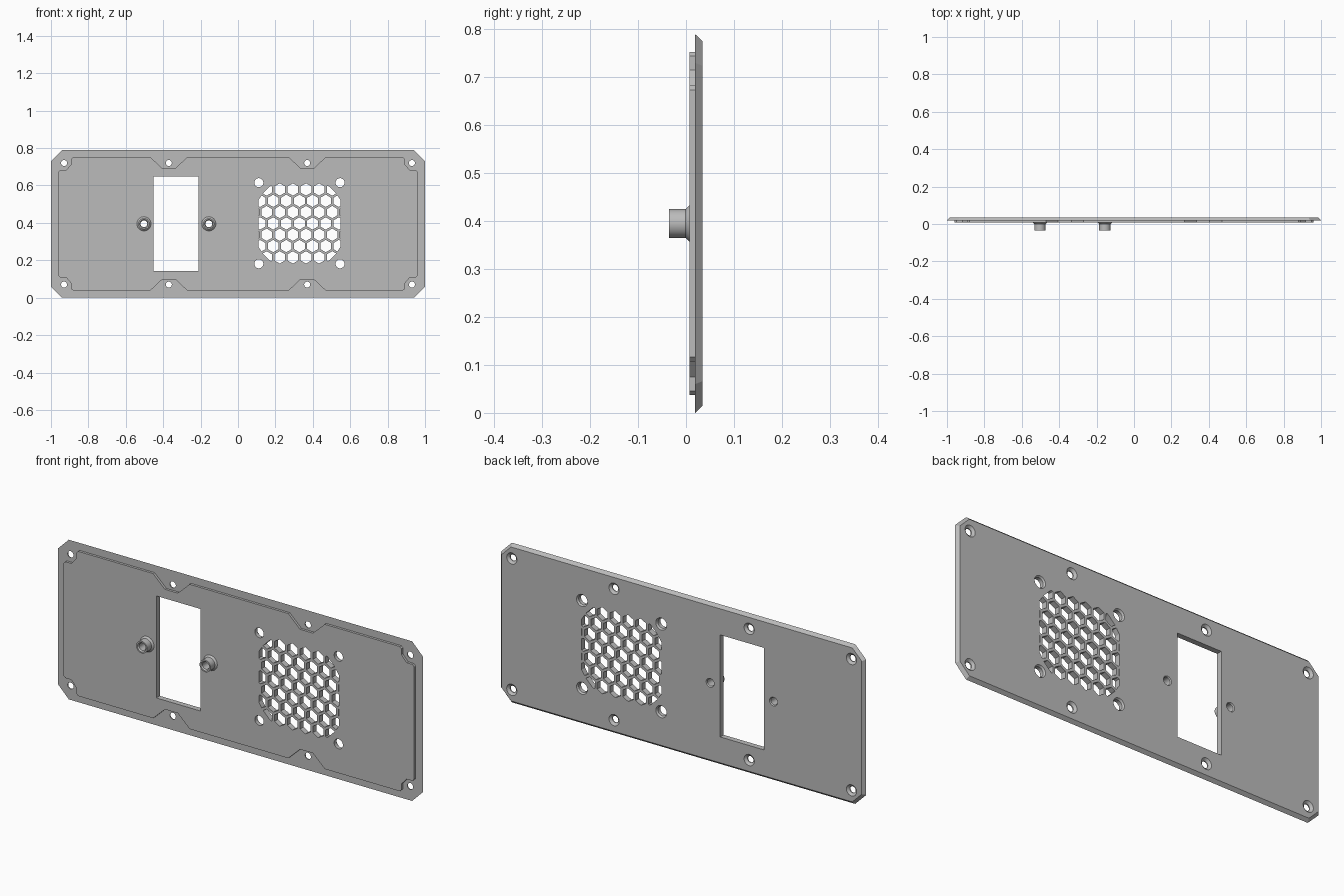
import bpy, bmesh, math
from mathutils import Vector

if "Cube" in bpy.data.objects:
    bpy.data.objects.remove(bpy.data.objects["Cube"])

MID = 0.395                               # centre height of the plate
REAR, RIM, FACE, TIP = 0.034, 0.019, 0.007, -0.035   # y levels, back to front

grey = bpy.data.materials.new("plain grey")
grey.use_nodes = True
grey.diffuse_color = (0.5, 0.5, 0.5, 1)
grey.node_tree.nodes["Principled BSDF"].inputs["Base Color"].default_value = (0.5, 0.5, 0.5, 1)


def make_object(name, bm):
    bmesh.ops.recalc_face_normals(bm, faces=bm.faces)
    mesh = bpy.data.meshes.new(name)
    bm.to_mesh(mesh)
    bm.free()
    mesh.materials.append(grey)
    obj = bpy.data.objects.new(name, mesh)
    bpy.context.collection.objects.link(obj)
    return obj


def loft(bm, rings, capped=True):
    """Skin a list of (outline, y) rings; outlines are lists of (x, z)."""
    loops = [[bm.verts.new((x, y, z)) for x, z in pts] for pts, y in rings]
    for a, b in zip(loops, loops[1:]):
        for i in range(len(a)):
            j = (i + 1) % len(a)
            bm.faces.new((a[i], a[j], b[j], b[i]))
    if capped:
        bm.faces.new(loops[0])
        bm.faces.new(loops[-1][::-1])


def circle(x, z, r, n=32, turn=0.0):
    return [(x + r * math.cos(turn + math.tau * i / n),
             z + r * math.sin(turn + math.tau * i / n)) for i in range(n)]


def octagon(inset):
    """Plate outline with clipped corners, offset inward."""
    w, h = 1 - inset, MID - inset
    c = 0.06 - inset * (2 - math.sqrt(2))
    quarter = [(w, h - c), (w - c, h)]
    pts = quarter + [(-x, z) for x, z in quarter[::-1]]
    pts += [(-x, -z) for x, z in pts]
    return [(x, z + MID) for x, z in pts]


def panel_outline():
    """Raised panel outline, notched around every screw hole."""
    quarter = [(0.96, 0.278), (0.95, 0.288), (0.918, 0.288), (0.89, 0.32),
               (0.89, 0.349), (0.88, 0.358), (0.47, 0.358), (0.405, 0.297),
               (0.335, 0.297), (0.27, 0.358)]
    pts = quarter + [(-x, z) for x, z in quarter[::-1]]
    pts += [(-x, -z) for x, z in pts]
    return [(x, z + MID) for x, z in pts]


def boolean(target, tool, operation):
    tool.hide_render = True
    mod = target.modifiers.new(operation, 'BOOLEAN')
    mod.operation, mod.solver, mod.object = operation, 'EXACT', tool
    bpy.context.view_layer.objects.active = target
    bpy.ops.object.modifier_apply(modifier=mod.name)
    bpy.data.objects.remove(tool)


def smooth(obj):
    bpy.ops.object.select_all(action='DESELECT')
    obj.select_set(True)
    bpy.context.view_layer.objects.active = obj
    bpy.ops.object.shade_smooth_by_angle(angle=math.radians(25))


# Base plate with a chamfered rear edge, and the raised panel on its front
bm = bmesh.new()
loft(bm, [(octagon(0), RIM), (octagon(0.014), REAR)])
plate = make_object("vent_plate", bm)
bm = bmesh.new()
loft(bm, [(panel_outline(), FACE), (panel_outline(), 0.026)])
boolean(plate, make_object("raised_panel", bm), 'UNION')

# Round holes, countersunk from the rear
holes = bmesh.new()


def add_hole(x, z, r, rear_r, depth):
    slope = (rear_r - r) / depth
    loft(holes, [(circle(x, z, r), -0.01), (circle(x, z, r), REAR - depth),
                 (circle(x, z, rear_r + slope * 0.01), REAR + 0.01)])


FAN_X, BOSS_X = 0.3285, {"right_boss": -0.503, "left_boss": -0.156}
for side in (-1, 1):
    for x in (-0.93, -0.37, 0.37, 0.93):
        add_hole(x, MID + side * 0.325, 0.016, 0.028, 0.01)
    for dx in (-0.217, 0.217):
        add_hole(FAN_X + dx, MID + 0.003 + side * 0.217, 0.024, 0.03, 0.008)
for x in BOSS_X.values():
    add_hole(x, MID, 0.018, 0.022, 0.005)

# Rectangular window
window = [(-0.452, 0.142), (-0.211, 0.142), (-0.211, 0.647), (-0.452, 0.647)]
loft(holes, [(window, -0.01), (window, 0.05)])
boolean(plate, make_object("hole_cutter", holes), 'DIFFERENCE')

# Honeycomb grille, trimmed to a circle with flattened sides
grille = bmesh.new()
PITCH, ROW = 0.0702, 0.0605
centre = Vector((FAN_X, 0, MID + 0.002))
for row in range(-3, 4):
    for col in range(-4, 5):
        x = FAN_X + (col + 0.5 * (row % 2)) * PITCH
        hexagon = circle(x, centre.z + row * ROW, 0.033, 6, math.pi / 6)
        grille.faces.new([grille.verts.new((px, -0.01, pz)) for px, pz in hexagon])
trims = [(math.tau * i / 32, 0.252) for i in range(32)] + [(0, 0.219), (math.pi, 0.219)]
for angle, dist in trims:
    out = Vector((math.cos(angle), 0, math.sin(angle)))
    bmesh.ops.bisect_plane(grille, geom=grille.verts[:] + grille.edges[:] + grille.faces[:],
                           plane_co=centre + out * dist, plane_no=out, clear_outer=True)
ext = bmesh.ops.extrude_face_region(grille, geom=grille.faces[:], use_keep_orig=True)
bmesh.ops.translate(grille, vec=(0, 0.06, 0),
                    verts=[v for v in ext["geom"] if isinstance(v, bmesh.types.BMVert)])
boolean(plate, make_object("grille_cutter", grille), 'DIFFERENCE')
smooth(plate)

# Hollow screw bosses with flared feet
profile = [(0.038, FACE), (0.03, -0.001), (0.03, TIP), (0.023, TIP),
           (0.018, TIP + 0.006), (0.018, FACE)]
for name, x in BOSS_X.items():
    bm = bmesh.new()
    loft(bm, [(circle(x, MID, r), y) for r, y in profile], capped=False)
    smooth(make_object(name, bm))
